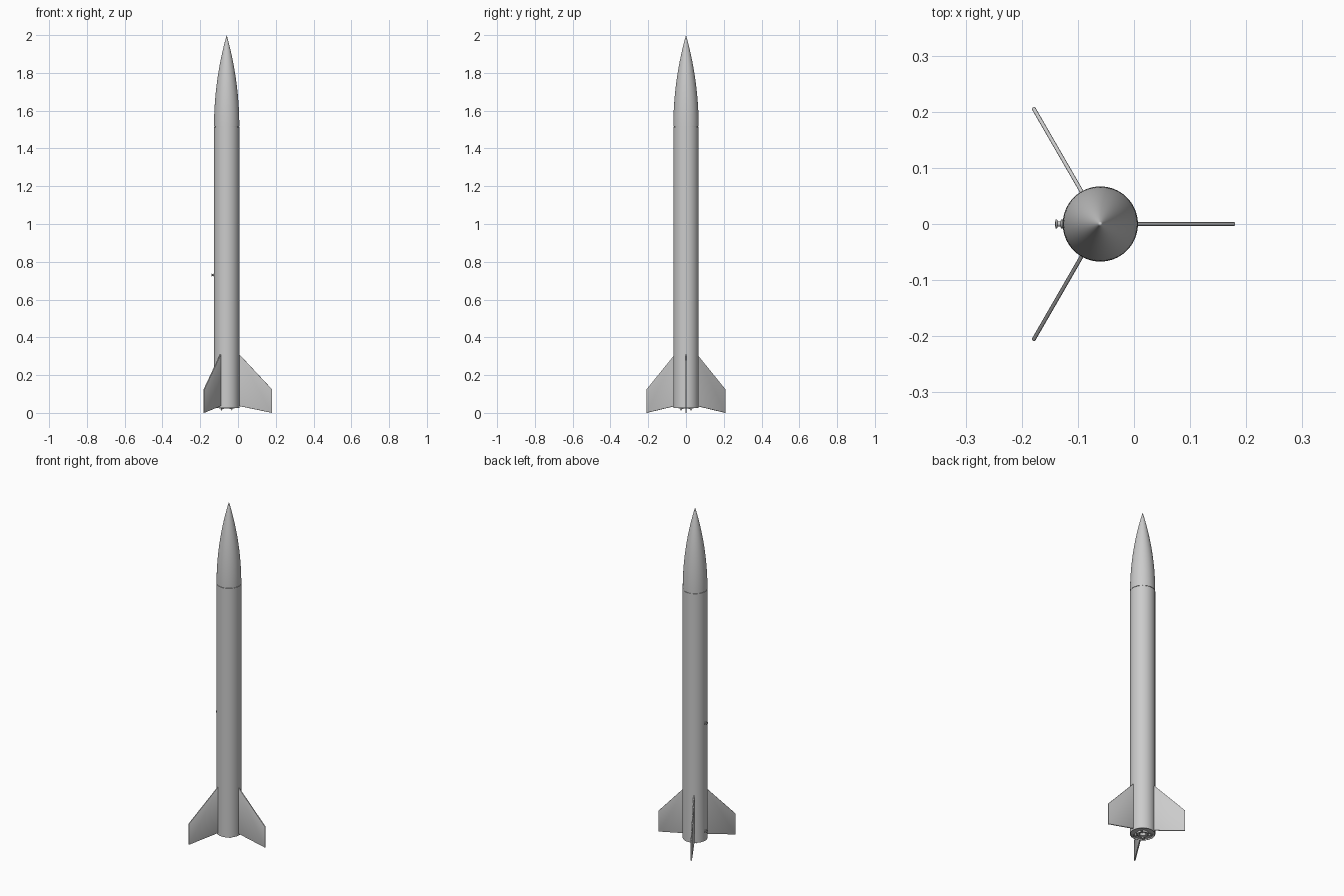
import bpy, bmesh
from math import pi, sin, cos, sqrt, radians
from mathutils import Matrix, Vector

if "Cube" in bpy.data.objects:
    bpy.data.objects.remove(bpy.data.objects["Cube"])

AXIS_X = -0.06      # rocket centre line
R = 0.067           # airframe radius
BASE, SEAM, TIP = 0.027, 1.515, 2.0


def finish(bm, name, matrix):
    bmesh.ops.remove_doubles(bm, verts=bm.verts, dist=1e-5)
    bmesh.ops.recalc_face_normals(bm, faces=bm.faces)
    me = bpy.data.meshes.new(name)
    bm.to_mesh(me)
    bm.free()
    me.transform(Matrix.Translation((AXIS_X, 0, 0)) @ matrix)
    ob = bpy.data.objects.new(name, me)
    bpy.context.collection.objects.link(ob)
    bpy.ops.object.select_all(action='DESELECT')
    ob.select_set(True)
    bpy.context.view_layer.objects.active = ob
    bpy.ops.object.shade_smooth_by_angle(angle=radians(30))
    return ob


def lathe(name, profile, sides=64, matrix=Matrix(), closed=False):
    """Spin (radius, height) points around z."""
    bm = bmesh.new()
    rings = [[bm.verts.new((r * cos(2 * pi * i / sides), r * sin(2 * pi * i / sides), z))
              for i in range(sides)] for r, z in profile]
    pairs = list(zip(rings, rings[1:]))
    if closed:
        pairs.append((rings[-1], rings[0]))
    for a, b in pairs:
        for i in range(sides):
            j = (i + 1) % sides
            bm.faces.new((a[i], a[j], b[j], b[i]))
    return finish(bm, name, matrix)


# Body tube, open at the bottom
lathe("body_tube", [(R, BASE), (R, SEAM - 0.001), (R - 0.003, SEAM - 0.001),
                    (R - 0.003, BASE)], closed=True)

# Tangent ogive nose cone with its shoulder inside the tube
L = TIP - SEAM
rho = (R * R + L * L) / (2 * R)
ogive = [(max(0, sqrt(rho ** 2 - (L * t / 32) ** 2) + R - rho), SEAM + L * t / 32)
         for t in range(33)]
lathe("nose_cone", [(0, SEAM - 0.1), (R - 0.004, SEAM - 0.1), (R - 0.004, SEAM + 0.001),
                    (R, SEAM + 0.001)] + ogive[1:])

# Aft centring ring, motor tube and nozzle
lathe("centring_ring", [(0.028, 0.035), (R - 0.003, 0.035), (R - 0.003, 0.042),
                        (0.028, 0.042)], closed=True)
lathe("motor_tube", [(0.028, 0.024), (0.030, 0.024), (0.030, 0.4), (0.028, 0.4)],
      48, closed=True)
lathe("motor_nozzle", [(0.028, 0.028), (0.018, 0.028), (0.009, 0.05), (0, 0.05)], 48)

# Three swept fins
fin_outline = [(0.05, 0.325), (R, 0.31), (0.24, 0.125), (0.24, 0.0), (R, 0.036), (0.05, 0.04)]
for k in range(3):
    bm = bmesh.new()
    face = bm.faces.new([bm.verts.new((r, -0.0035, z)) for r, z in fin_outline])
    ext = bmesh.ops.extrude_face_region(bm, geom=[face])
    bmesh.ops.translate(bm, vec=(0, 0.007, 0),
                        verts=[v for v in ext['geom'] if isinstance(v, bmesh.types.BMVert)])
    long_edges = [e for e in bm.edges if abs(e.verts[0].co.y - e.verts[1].co.y) < 1e-6]
    bmesh.ops.bevel(bm, geom=long_edges, offset=0.002, segments=2, affect='EDGES', profile=0.5)
    finish(bm, f"fin_{k + 1}", Matrix.Rotation(k * 2 * pi / 3, 4, 'Z'))

# Four motor retaining clips, each held by a small bolt
for k in range(4):
    turn = Matrix.Rotation(k * pi / 2 + pi / 4, 4, 'Z')
    bm = bmesh.new()
    bmesh.ops.create_cube(bm, size=1, matrix=turn @ Matrix.Translation((0.039, 0, 0.0215))
                          @ Matrix.Diagonal((0.026, 0.012, 0.003, 1)))
    finish(bm, f"retainer_clip_{k + 1}", Matrix())
    lathe(f"retainer_bolt_{k + 1}", [(0, 0.012), (0.0025, 0.012), (0.0025, 0.018), (0.005, 0.018),
                                     (0.005, 0.021), (0.0025, 0.021), (0.0025, 0.037), (0, 0.037)],
          16, turn @ Matrix.Translation((0.038, 0, 0)))

# Spool-shaped rail buttons on the -x side
spool = [(0, -0.004), (0.0045, -0.004), (0.008, 0), (0.008, 0.003), (0.0045, 0.004),
         (0.0045, 0.009), (0.008, 0.010), (0.008, 0.013), (0.003, 0.0135), (0, 0.0135)]
for name, z in (("lower_rail_button", 0.085), ("upper_rail_button", 0.73)):
    lathe(name, spool, 24, Matrix.Translation((-R, 0, z)) @ Matrix.Rotation(-pi / 2, 4, 'Y'))
